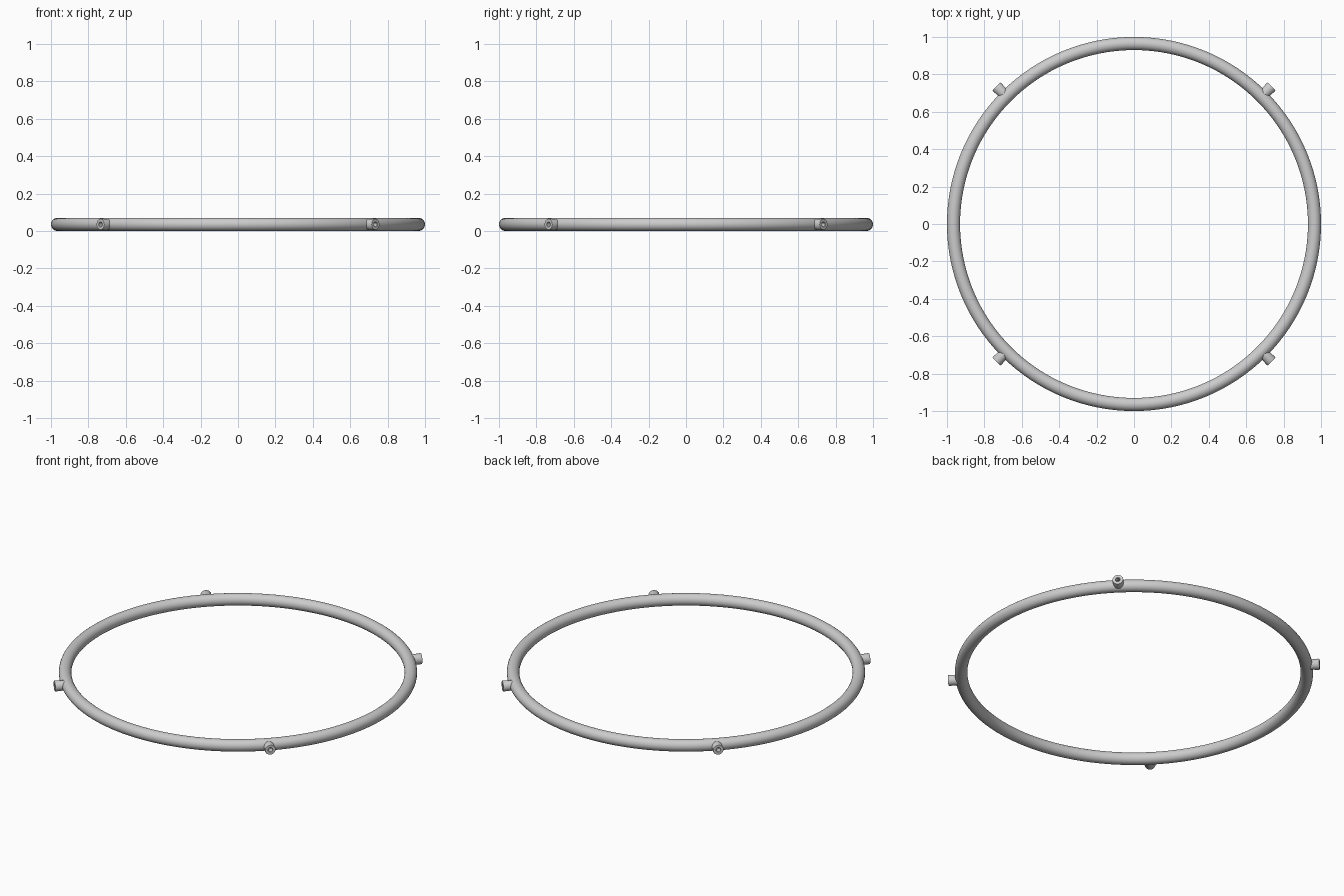
import bpy, bmesh, math

if "Cube" in bpy.data.objects:
    bpy.data.objects.remove(bpy.data.objects["Cube"])

TUBE = 0.035          # tube radius of the ring
MAJOR = 1.0 - TUBE    # ring centreline radius
Z = TUBE


def smooth(obj):
    bpy.ops.object.select_all(action='DESELECT')
    obj.select_set(True)
    bpy.context.view_layer.objects.active = obj
    bpy.ops.object.shade_smooth_by_angle(angle=math.radians(35))


# main ring
bpy.ops.mesh.primitive_torus_add(major_radius=MAJOR, minor_radius=TUBE,
                                 major_segments=128, minor_segments=24,
                                 location=(0, 0, Z))
ring = bpy.context.object
ring.name = "ring"
smooth(ring)


# nozzle: turned profile (radius, distance along axis) with a bored tip
def nozzle(name, angle):
    profile = [(0.0275, 0.965), (0.031, 1.035), (0.029, 1.040),
               (0.014, 1.040), (0.012, 1.038), (0.012, 1.005), (0, 1.005)]
    bm = bmesh.new()
    verts = [bm.verts.new((d, r, 0)) for r, d in profile]
    edges = [bm.edges.new(p) for p in zip(verts, verts[1:])]
    bmesh.ops.spin(bm, geom=verts + edges, cent=(0, 0, 0), axis=(1, 0, 0),
                   angle=math.tau, steps=24, use_duplicate=False)
    bmesh.ops.remove_doubles(bm, verts=bm.verts[:], dist=1e-5)
    bmesh.ops.holes_fill(bm, edges=[e for e in bm.edges if e.is_boundary], sides=0)
    bmesh.ops.recalc_face_normals(bm, faces=bm.faces[:])
    mesh = bpy.data.meshes.new(name)
    bm.to_mesh(mesh)
    bm.free()
    obj = bpy.data.objects.new(name, mesh)
    bpy.context.collection.objects.link(obj)
    obj.location.z = Z
    obj.rotation_euler.z = angle
    smooth(obj)


# four nozzles on the diagonals
for i, side in enumerate(("back_right", "back_left", "front_left", "front_right")):
    nozzle("nozzle_" + side, math.radians(45 + 90 * i))
